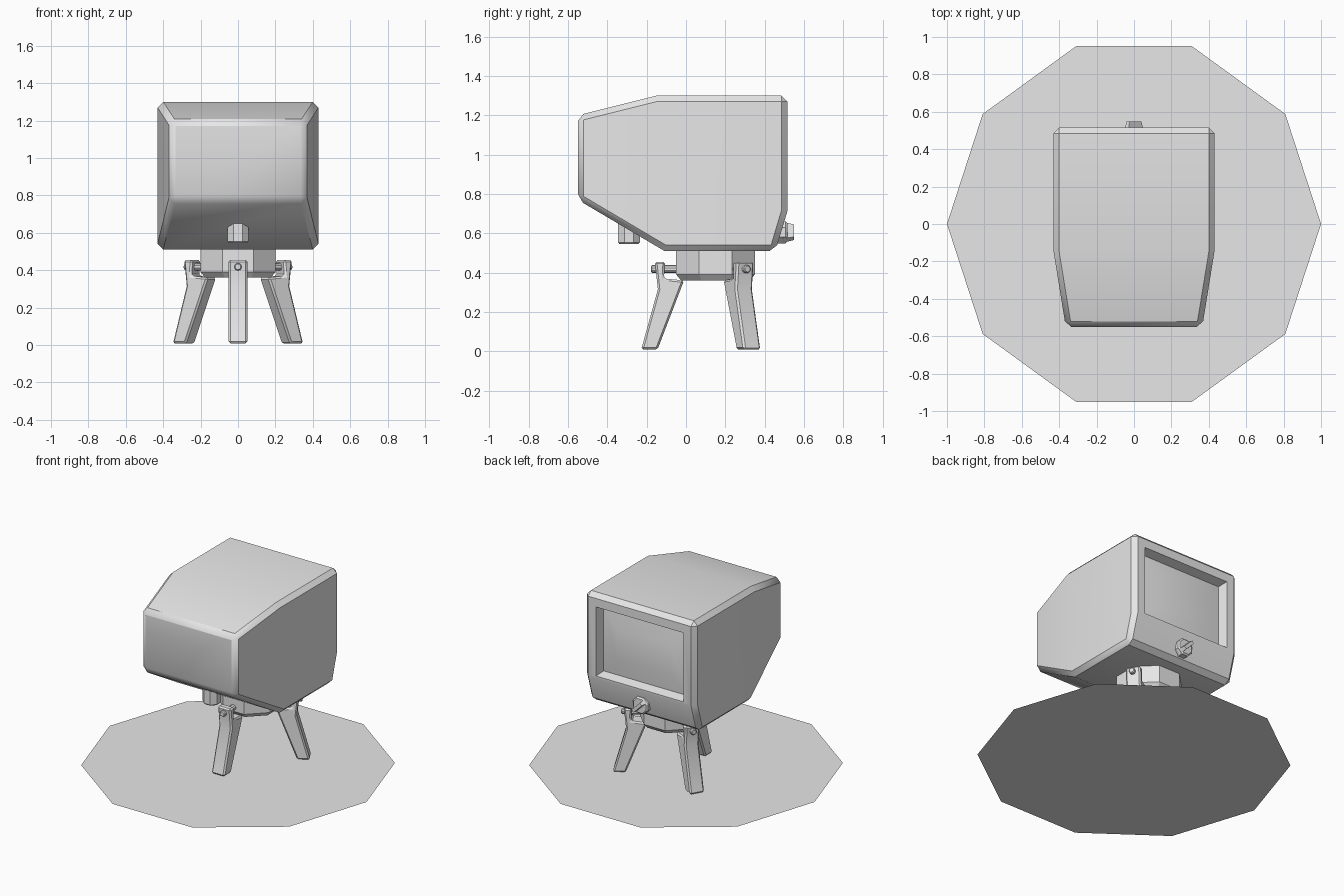
import bpy
import bmesh
from math import radians, cos, pi
from mathutils import Matrix, Vector

cube = bpy.data.objects.get("Cube")
if cube:
    bpy.data.objects.remove(cube, do_unlink=True)

grey = bpy.data.materials.new("light_grey")
grey.use_nodes = True
grey.diffuse_color = (0.8, 0.8, 0.8, 1)
for node in grey.node_tree.nodes:
    if node.type == 'BSDF_PRINCIPLED':
        node.inputs["Base Color"].default_value = (0.8, 0.8, 0.8, 1)


def finish(name, bm, matrix=Matrix()):
    """Turn a bmesh into a placed, shaded object."""
    bmesh.ops.transform(bm, matrix=matrix, verts=bm.verts)
    mesh = bpy.data.meshes.new(name)
    bm.to_mesh(mesh)
    bm.free()
    mesh.materials.append(grey)
    obj = bpy.data.objects.new(name, mesh)
    bpy.context.collection.objects.link(obj)
    bpy.ops.object.select_all(action='DESELECT')
    obj.select_set(True)
    bpy.context.view_layer.objects.active = obj
    bpy.ops.object.shade_smooth_by_angle(angle=radians(31))
    return obj


def chamfer(bm, width, min_angle=35):
    bmesh.ops.recalc_face_normals(bm, faces=bm.faces)
    edges = [e for e in bm.edges if e.calc_face_angle(0) > radians(min_angle)]
    bmesh.ops.bevel(bm, geom=edges, offset=width, offset_type='OFFSET',
                    segments=1, profile=0.5, affect='EDGES')


def slab(profile, width_at):
    """Side profile in y and z, given a half width for every y."""
    bm = bmesh.new()
    sides = [[bm.verts.new((s * width_at(y), y, z)) for y, z in profile]
             for s in (-1, 1)]
    n = len(profile)
    for i in range(n):
        j = (i + 1) % n
        bm.faces.new((sides[0][i], sides[0][j], sides[1][j], sides[1][i]))
    return bm, sides


def turned(name, rings, sides, matrix, phase=0.5):
    """Closed faceted solid from (radius, height) rings."""
    bm = bmesh.new()
    loops = []
    for r, z in rings:
        loops.append([bm.verts.new(Matrix.Rotation(2 * pi * (i + phase) / sides, 3, 'Z')
                                   @ Vector((r, 0, z))) for i in range(sides)])
    for a, b in zip(loops, loops[1:]):
        for i in range(sides):
            j = (i + 1) % sides
            bm.faces.new((a[i], a[j], b[j], b[i]))
    bm.faces.new(loops[0])
    bm.faces.new(loops[-1])
    bmesh.ops.recalc_face_normals(bm, faces=bm.faces)
    return finish(name, bm, matrix)


# Ground disc
bm = bmesh.new()
bmesh.ops.create_circle(bm, cap_ends=True, segments=10, radius=1,
                        matrix=Matrix.Rotation(pi / 2, 4, 'Z'))
turn = 0 if max(v.co.x for v in bm.verts) > 0.99 else pi / 10
finish("ground_disc", bm, Matrix.Rotation(turn, 4, 'Z'))

# Cabinet: the front part narrows, the rear part is straight
profile = [(-0.15, 1.3), (0.515, 1.3), (0.515, 0.71), (0.455, 0.51),
           (-0.11, 0.51), (-0.55, 0.77), (-0.55, 1.2)]
bm, sides = slab(profile, lambda y: 0.43 if y > -0.16 else 0.365)
for s in sides:
    bm.faces.new(s[:5])
    bm.faces.new([s[0], s[4], s[5], s[6]])
chamfer(bm, 0.03)

# Recessed bulging screen in the rear face
bm.normal_update()
screen = max((f for f in bm.faces if f.normal.y > 0.99), key=lambda f: f.calc_area())
bmesh.ops.inset_individual(bm, faces=[screen], thickness=0.06, use_even_offset=True)
middle = screen.calc_center_median().z
for v in screen.verts:
    if v.co.z < middle:
        v.co.z = 0.725
for thickness, depth in ((0.015, -0.065), (0.12, 0.025)):
    bm.normal_update()
    bmesh.ops.inset_individual(bm, faces=[screen], thickness=thickness,
                               depth=depth, use_even_offset=True)
finish("cabinet", bm)

# Rear knob with a slanted grip
facing_back = Matrix.Translation((0, 0.46, 0.605)) @ Matrix.Rotation(-pi / 2, 4, 'X')
turned("knob", [(0.062, 0), (0.062, 0.045), (0.052, 0.055)], 8, facing_back)
bm = bmesh.new()
bmesh.ops.create_cube(bm, size=1)
for v in bm.verts:
    top = v.co.z > 0
    v.co = (v.co.x * (0.09 if top else 0.12), v.co.y * (0.022 if top else 0.032),
            0.088 if top else 0.03)
finish("knob_grip", bm, facing_back @ Matrix.Rotation(radians(45), 4, 'Z'))

# Post under the sloping front
turned("underside_post", [(0.052, 0.545), (0.06, 0.553), (0.06, 0.68)], 8,
       Matrix.Translation((0, -0.29, 0)))

# Stand hub
hub = Matrix.Translation((0, 0.15, 0))
flat = 1 / cos(pi / 8)
turned("stand_hub", [(0.175 * flat, 0.36), (0.2 * flat, 0.39), (0.2 * flat, 0.53)], 8, hub)

# Three legs, each with a hinge pin
leg_profile = [(-0.308, 0.455), (-0.257, 0.455), (-0.262, 0.37), (-0.16, 0.36),
               (-0.295, 0.008), (-0.378, 0.008), (-0.293, 0.315)]
for label, angle in (("front", 0), ("left", 120), ("right", -120)):
    spin = hub @ Matrix.Rotation(radians(angle), 4, 'Z')
    bm, sides = slab(leg_profile, lambda y: 0.05)
    for s in sides:
        bm.faces.new(s)
    chamfer(bm, 0.01)
    finish(label + "_leg", bm, spin)
    pin = spin @ Matrix.Translation((0, -0.18, 0.418)) @ Matrix.Rotation(pi / 2, 4, 'X')
    turned(label + "_hinge_pin", [(0.02, 0), (0.02, 0.142), (0.015, 0.147)], 10, pin)
